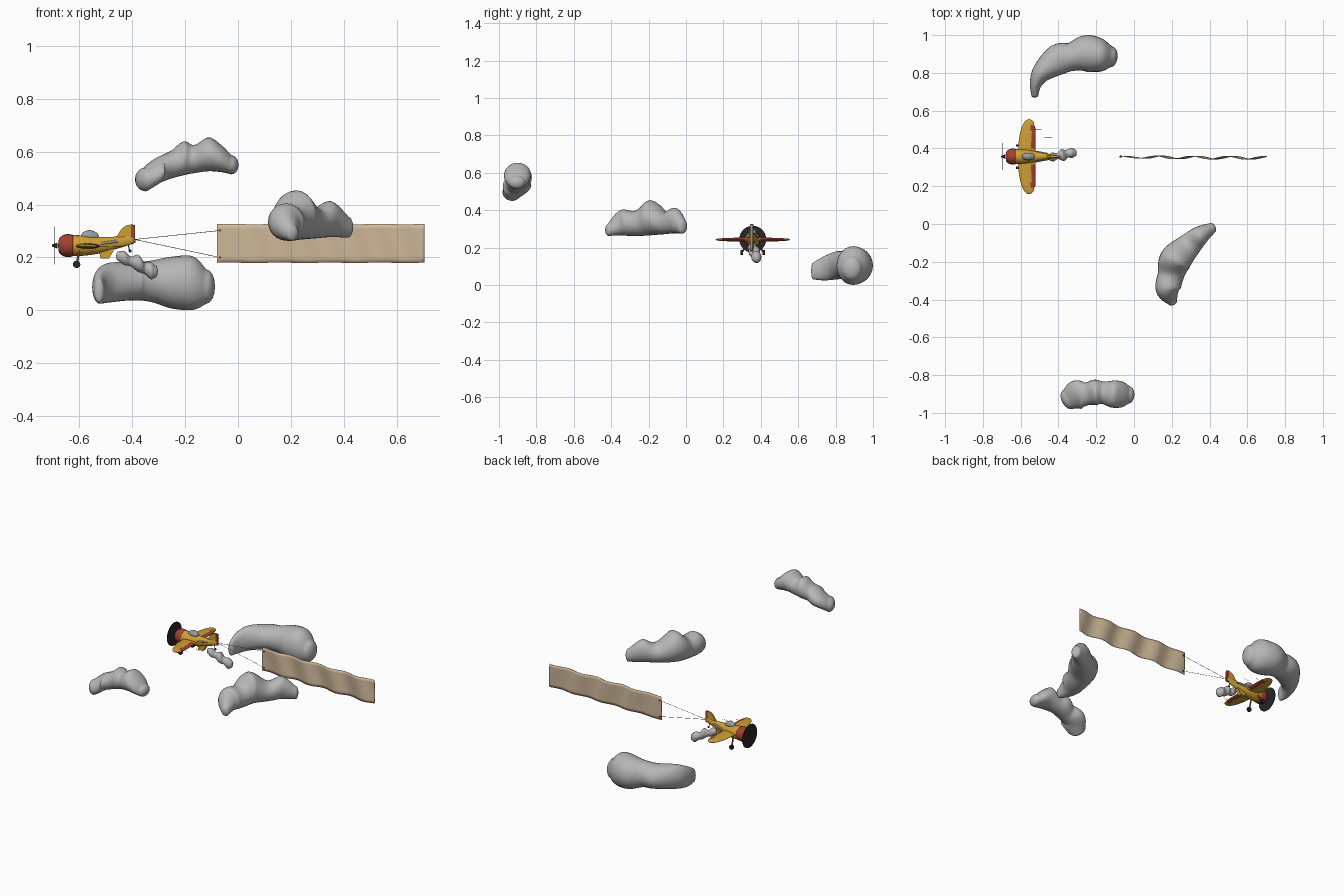
import bpy, bmesh, math
from mathutils import Vector

if "Cube" in bpy.data.objects:
    bpy.data.objects.remove(bpy.data.objects["Cube"])

def material(name, r, g, b):
    m = bpy.data.materials.new(name)
    m.diffuse_color = (r, g, b, 1)
    m.use_nodes = True
    m.node_tree.nodes["Principled BSDF"].inputs["Base Color"].default_value = m.diffuse_color
    return m

CLOUD = material("cloud grey", .47, .47, .47)
TAN = material("banner tan", .62, .48, .32)
YELLOW = material("plane yellow", .62, .35, .035)
RED = material("plane red", .36, .055, .03)
DARK = material("dark", .02, .02, .02)
GLASS = material("canopy grey", .33, .34, .37)
ROPE = material("rope", .12, .10, .08)
CY = .357  # centre line of the plane

def finish(name, bm, mats, smooth=True, angle=50):
    bmesh.ops.recalc_face_normals(bm, faces=bm.faces)
    me = bpy.data.meshes.new(name)
    bm.to_mesh(me)
    bm.free()
    ob = bpy.data.objects.new(name, me)
    bpy.context.collection.objects.link(ob)
    for m in mats:
        me.materials.append(m)
    if smooth:
        bpy.ops.object.select_all(action='DESELECT')
        ob.select_set(True)
        bpy.context.view_layer.objects.active = ob
        bpy.ops.object.shade_smooth_by_angle(angle=math.radians(angle))
    return ob

def spline(pts, steps):
    """Smooth curve through points of any dimension."""
    out = []
    for i in range(len(pts) - 1):
        a, b = pts[max(i - 1, 0)], pts[i]
        c, d = pts[i + 1], pts[min(i + 2, len(pts) - 1)]
        for s in range(steps):
            t = s / steps
            out.append([.5 * (2*q + (r - p)*t + (2*p - 5*q + 4*r - w)*t*t
                        + (3*q - p - 3*r + w)*t**3) for p, q, r, w in zip(a, b, c, d)])
    return out + [list(pts[-1])]

def loft(name, sections, mats, cap=.6, seg=24, steps=6, rule=None):
    """Skin elliptical sections (x, y, z, half width, half height) with rounded ends."""
    s = spline(sections, steps)
    for end in (0, -1):
        e = s[end]
        other = s[1] if end == 0 else s[-2]
        d = (Vector((e[0], e[1], 0)) - Vector((other[0], other[1], 0))).normalized()
        rings = []
        for k in range(1, 5):
            a = math.pi / 2 * k / 4.2
            off = d * e[3] * cap * math.sin(a)
            rings.append([e[0] + off.x, e[1] + off.y, e[2],
                          e[3] * math.cos(a), e[4] * math.cos(a)])
        if cap:
            s = rings[::-1] + s if end == 0 else s + rings
    bm = bmesh.new()
    loops = []
    for i, (x, y, z, rw, rh) in enumerate(s):
        p, n = s[max(i - 1, 0)], s[min(i + 1, len(s) - 1)]
        d = Vector((n[0] - p[0], n[1] - p[1], 0)).normalized()
        side = Vector((-d.y, d.x, 0))
        loops.append([bm.verts.new(Vector((x, y, z)) + side * rw * math.cos(a)
                      + Vector((0, 0, rh * math.sin(a))))
                      for a in (2 * math.pi * k / seg for k in range(seg))])
    for a, b in zip(loops, loops[1:]):
        for k in range(seg):
            j = (k + 1) % seg
            bm.faces.new((a[k], a[j], b[j], b[k]))
    bm.faces.new(loops[0])
    bm.faces.new(loops[-1])
    if rule:
        for f in bm.faces:
            f.material_index = rule(f.calc_center_median())
    return finish(name, bm, mats)

def rod(name, a, b, r, mat, seg=8, r2=None):
    a, b = Vector(a), Vector(b)
    bm = bmesh.new()
    bmesh.ops.create_cone(bm, cap_ends=True, segments=seg, radius1=r,
                          radius2=r if r2 is None else r2, depth=(b - a).length)
    rot = (b - a).to_track_quat('Z', 'Y').to_matrix().to_4x4()
    rot.translation = (a + b) / 2
    bmesh.ops.transform(bm, matrix=rot, verts=bm.verts)
    return finish(name, bm, [mat])

def plate(name, outline, y, half, mat):
    """Side-view outline (x, z) extruded across y."""
    bm = bmesh.new()
    f = bm.faces.new([bm.verts.new((x, y - half, z)) for x, z in outline])
    g = bmesh.ops.extrude_face_region(bm, geom=[f])
    bmesh.ops.translate(bm, vec=(0, 2 * half, 0),
                        verts=[v for v in g['geom'] if isinstance(v, bmesh.types.BMVert)])
    return finish(name, bm, [mat], False)

# Clouds and the smoke puff
loft("cloud_low", [(-.525, .68, .075, .018, .045), (-.52, .74, .09, .032, .065),
     (-.485, .805, .105, .055, .075), (-.40, .87, .11, .082, .072), (-.33, .885, .11, .075, .078),
     (-.25, .902, .105, .098, .098), (-.17, .89, .103, .085, .101), (-.12, .885, .09, .055, .065)], [CLOUD])
loft("cloud_middle", [(.415, -.02, .315, .028, .04), (.35, -.06, .345, .05, .068),
     (.29, -.115, .33, .066, .058), (.22, -.19, .36, .085, .094), (.195, -.27, .33, .07, .068),
     (.18, -.35, .333, .064, .068), (.205, -.415, .295, .025, .032)], [CLOUD])
loft("cloud_high", [(-.35, -.93, .495, .055, .045), (-.30, -.905, .53, .078, .05),
     (-.25, -.90, .552, .06, .053), (-.205, -.892, .575, .068, .064), (-.165, -.893, .572, .059, .053),
     (-.11, -.90, .59, .072, .064), (-.06, -.903, .572, .067, .05),
     (-.025, -.905, .55, .045, .036)], [CLOUD])
loft("smoke_puff", [(-.452, .352, .205, .014, .018), (-.43, .355, .198, .024, .026),
     (-.405, .36, .185, .016, .019), (-.378, .365, .178, .032, .032), (-.355, .372, .16, .021, .022),
     (-.33, .376, .15, .027, .032), (-.315, .377, .147, .02, .024)], [CLOUD])

# Fuselage and engine cowling
loft("fuselage", [(-.635, CY, .245, .039, .040), (-.58, CY, .245, .038, .038),
     (-.52, CY, .247, .028, .031), (-.45, CY, .257, .014, .022), (-.395, CY, .268, .005, .016)],
     [YELLOW], cap=0)
loft("engine_cowling", [(-.672, CY, .245, .031, .032), (-.66, CY, .245, .039, .040),
     (-.645, CY, .245, .042, .043), (-.627, CY, .245, .041, .042)], [RED], cap=.25)
rod("propeller_hub", (-.683, CY, .245), (-.703, CY, .245), .011, DARK, 16, .004)
rod("propeller_disc", (-.693, CY, .245), (-.696, CY, .245), .072, DARK, 40)

# Wing with red control surfaces along the trailing edge
def wing_rule(c):
    return 1 if c.x > -.545 and .05 < abs(c.y - CY) < .165 else 0
half = [(.185, -.543, .019, .005), (.17, -.553, .031, .007), (.13, -.561, .040, .009),
        (.06, -.567, .045, .011)]
wing = [(x, CY - o, .243, w, h) for o, x, w, h in half]
wing += [(x, CY + o, .243, w, h) for o, x, w, h in half[::-1]]
loft("wing", wing, [YELLOW, RED], cap=.4, rule=wing_rule)

# Tail fin, rudder and belly scoop
plate("tail_fin", [(-.47, .27), (-.455, .285), (-.44, .308), (-.425, .32), (-.404, .325),
      (-.404, .26)], CY, .005, YELLOW)
plate("rudder", [(-.404, .325), (-.39, .323), (-.388, .255), (-.404, .252)], CY, .005, RED)
plate("belly_scoop", [(-.525, .225), (-.52, .197), (-.487, .197), (-.465, .235)], CY, .012, YELLOW)

# Canopy
loft("canopy", [(-.585, CY, .28, .014, .016), (-.56, CY, .283, .02, .021),
     (-.535, CY, .279, .015, .015)], [GLASS], cap=.5)

for side, label in ((-1, "right"), (1, "left")):
    # Side strip, landing gear and wheel
    rod("side_strip_" + label, (-.52, CY + side * .026, .252), (-.455, CY + side * .014, .262), .005, GLASS)
    rod("gear_leg_" + label, (-.60, CY + side * .028, .225), (-.61, CY + side * .058, .174), .0045, RED)
    rod("wheel_" + label, (-.61, CY + side * .053, .174), (-.61, CY + side * .065, .174), .014, DARK, 20)
    # Air streaks behind the wing
    for o, x0 in ((.145, -.53), (.10, -.475)):
        rod("air_streak_" + label, (x0, CY + side * o, .243), (x0 + .04, CY + side * o, .243), .0008, ROPE, 4)
rod("tail_wheel_leg", (-.415, CY, .252), (-.41, CY, .225), .002, DARK)
rod("tail_wheel", (-.408, CY - .003, .225), (-.408, CY + .003, .225), .006, DARK, 12)

# Tow ropes and eyelets
for z, label in ((.302, "upper"), (.2, "lower")):
    rod("tow_rope_" + label, (-.39, CY, .268), (-.068, CY, z), .001, ROPE, 6)
    rod("eyelet_" + label, (-.068, CY - .006, z), (-.068, CY + .006, z), .005, ROPE, 12)

# Rippling banner
bm = bmesh.new()
NX, NZ = 80, 8
grid = []
for i in range(NX + 1):
    u = i / NX
    col = []
    for k in range(NZ + 1):
        v = k / NZ
        y = .354 + .008 * math.sin(u * 26 + v * 1.6) * (.4 + .6 * min(1, u * 4)) - .004 * u
        z = .18 + .146 * v + .001 * math.sin(u * 26)
        col.append(bm.verts.new((-.08 + .785 * u, y, z)))
    grid.append(col)
for a, b in zip(grid, grid[1:]):
    for k in range(NZ):
        bm.faces.new((a[k], b[k], b[k + 1], a[k + 1]))
banner = finish("banner", bm, [TAN])
mod = banner.modifiers.new("thickness", 'SOLIDIFY')
mod.thickness = .002
mod.offset = 0
